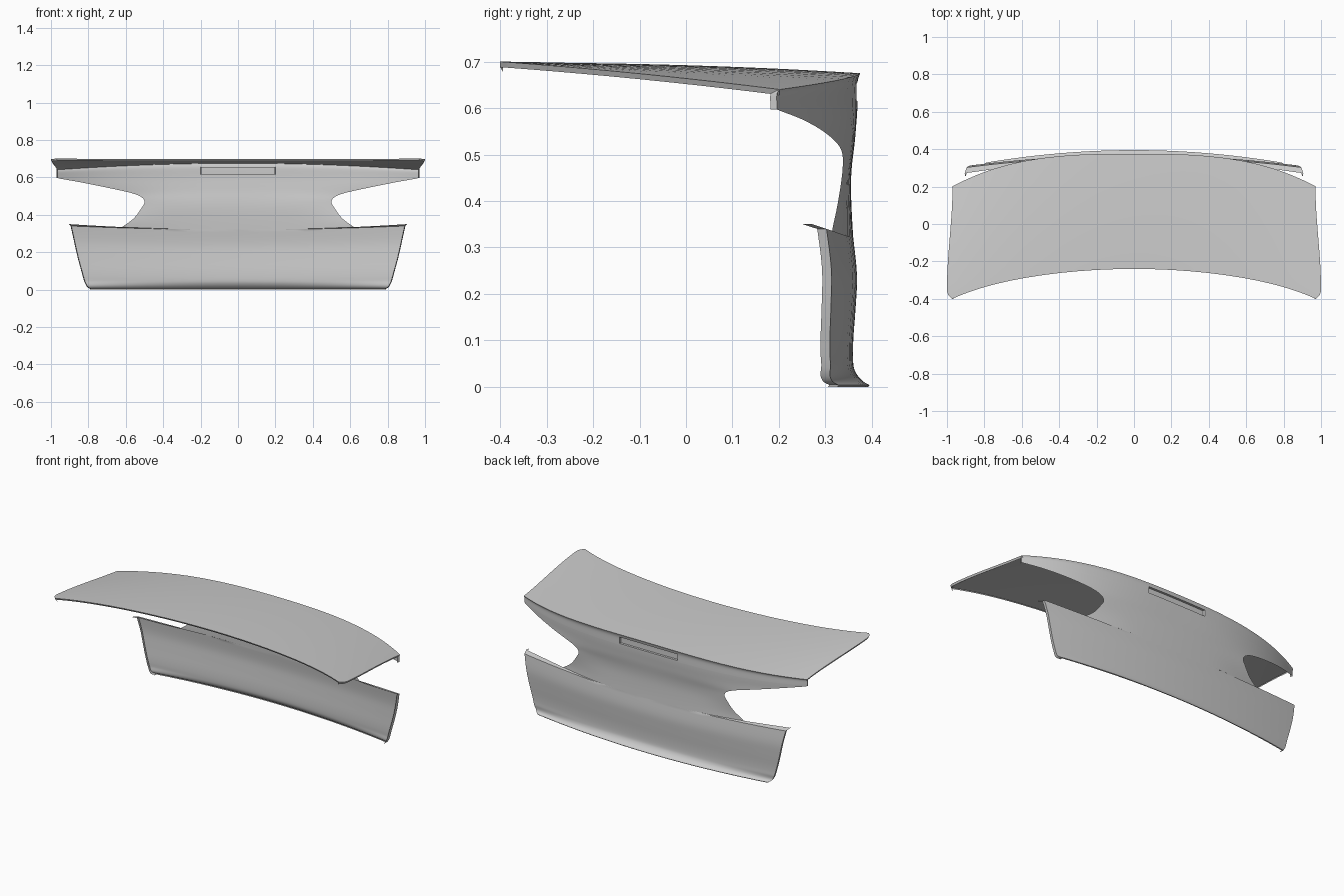
import bpy, bmesh

if "Cube" in bpy.data.objects:
    bpy.data.objects.remove(bpy.data.objects["Cube"])

def smooth(t):
    t = max(0.0, min(1.0, t))
    return t * t * (3 - 2 * t)

def spline(keys, n=4):
    """Catmull-Rom rows through all key tuples."""
    out = []
    for i in range(len(keys) - 1):
        quad = [keys[max(i - 1, 0)], keys[i], keys[i + 1], keys[min(i + 2, len(keys) - 1)]]
        for s in range(n):
            t = s / n
            out.append(tuple(0.5 * (2 * b + (c - a) * t + (2 * a - 5 * b + 4 * c - d) * t * t
                                    + (3 * b - a - 3 * c + d) * t ** 3) for a, b, c, d in zip(*quad)))
    return out + [keys[-1]]

# Half-width stations; 0.206 lines up with the handle slot
HALF = [0, .1, .206, .3, .4, .5, .6, .68, .75, .81, .87, .92, .96, 1]
US = [-u for u in reversed(HALF[1:])] + HALF

def sheet(name, rows, flange=None, flip=False, edit=None):
    """Skin rows of points; flange adds a turned edge column at both ends."""
    bm = bmesh.new()
    grid = []
    for r in rows:
        r = list(r)
        if flange:
            dx, dy, dz = flange
            a, b = r[0], r[-1]
            r = [(a[0] + dx, a[1] + dy, a[2] + dz)] + r + [(b[0] - dx, b[1] + dy, b[2] + dz)]
        grid.append([bm.verts.new(p) for p in r])
    for a, b in zip(grid, grid[1:]):
        for i in range(len(a) - 1):
            q = [a[i], b[i], b[i + 1], a[i + 1]]
            bm.faces.new(q[::-1] if flip else q)
    if edit:
        edit(bm)
    bmesh.ops.remove_doubles(bm, verts=bm.verts[:], dist=1e-5)
    me = bpy.data.meshes.new(name)
    bm.to_mesh(me)
    bm.free()
    ob = bpy.data.objects.new(name, me)
    bpy.context.collection.objects.link(ob)
    bpy.ops.object.select_all(action='DESELECT')
    ob.select_set(True)
    bpy.context.view_layer.objects.active = ob
    bpy.ops.object.shade_smooth_by_angle(angle=0.6)
    return ob

def drop(x, z):
    """How far the rear face sweeps forward towards the sides."""
    x = abs(x)
    low = (.072 + .035 * smooth((.05 - z) / .05)) * x * x
    high = .19 * x ** 3
    k = smooth((z - .42) / .16)
    return low + (high - low) * k

def lip(x):
    return .03 * smooth((abs(x) - .28) / .6)

# Top deck
def deck_row(v):
    w = .97 + .03 * smooth(v * 1.1)
    if v > .93:
        w -= .028 * ((v - .93) / .07) ** 2
    row = []
    for u in US:
        x = u * w
        yr = .375 - drop(.97 * u, .675)
        yf = -.24 - .13 * u * u - .03 * u ** 6
        zr, zf = .675 - .035 * u * u, .697 + .003 * u * u
        row.append((x, yr + (yf - yr) * v, zr + (zf - zr) * v + .016 * v * (1 - v)))
    return row

deck = [deck_row(v) for v in (0, .03, .1, .2, .3, .4, .5, .6, .7, .8, .88, .93, .965, .985, 1)]
deck.append([(x * .996, y + .006, z - .01) for x, y, z in deck[-1]])
sheet("trunk_deck", deck, flange=(.006, 0, -.012), flip=True)

# Upper rear panel with waist between the lamp openings: (centre z, edge z, half width, y)
upper = spline([(.675, .64, .97, .375), (.655, .63, .97, .369), (.615, .606, .97, .369),
                (.605, .597, .97, .369), (.585, .575, .85, .368), (.56, .545, .70, .366),
                (.525, .51, .55, .363), (.475, .475, .50, .357), (.43, .43, .52, .355),
                (.37, .378, .56, .357), (.32, .334, .62, .36)])
rows = []
for zc, ze, w, y in upper:
    w = min(w, .97)
    row = []
    for u in US:
        x, z = u * w, zc + (ze - zc) * u * u
        row.append((x, y - drop(x, zc) - lip(x) * smooth((.48 - z) / .14), z))
    rows.append(row)

def handle_slot(bm):
    # Recessed handle slot
    faces = [f for f in bm.faces if abs(f.calc_center_median().x) < .2
             and .614 < f.calc_center_median().z < .655]
    ret = bmesh.ops.extrude_face_region(bm, geom=faces)
    bmesh.ops.delete(bm, geom=faces, context='FACES_ONLY')
    for v in [g for g in ret["geom"] if isinstance(g, bmesh.types.BMVert)]:
        v.co.y -= .014
        v.co.x *= .985

sheet("rear_panel_upper", rows, flip=False, edit=handle_slot)

# Turned edges at the outer corners of the upper panel
for side, name in ((0, "corner_flange_left"), (-1, "corner_flange_right")):
    edge = [r[side] for r, k in zip(rows, upper) if k[0] > .604]
    s = 1 if side == 0 else -1
    sheet(name, [[p, (p[0] + s * .006, p[1] - .014, p[2])] for p in edge], flip=side == 0)

# Lower rear panel: (z, half width, y), with raised lip under the lamps and a flared foot
lower = spline([(.32, .895, .36), (.24, .876, .368), (.17, .858, .365), (.10, .838, .36),
                (.05, .824, .36), (.028, .815, .367), (.012, .804, .381), (.004, .79, .395)])
rows = [[(u * .905, .36 - drop(u * .9, .32) - lip(u * .9), .32 + .03 * u * u) for u in US]]
for z, w, y in lower:
    k = smooth((z - .1) / .22)
    rows.append([(u * w, y - drop(u * w, z), z + .02 * u * u * k) for u in US])
rows.append([(x, y - .003, 0) for x, y, z in rows[-1]])
sheet("rear_panel_lower", rows, flange=(.004, -.02, 0))
